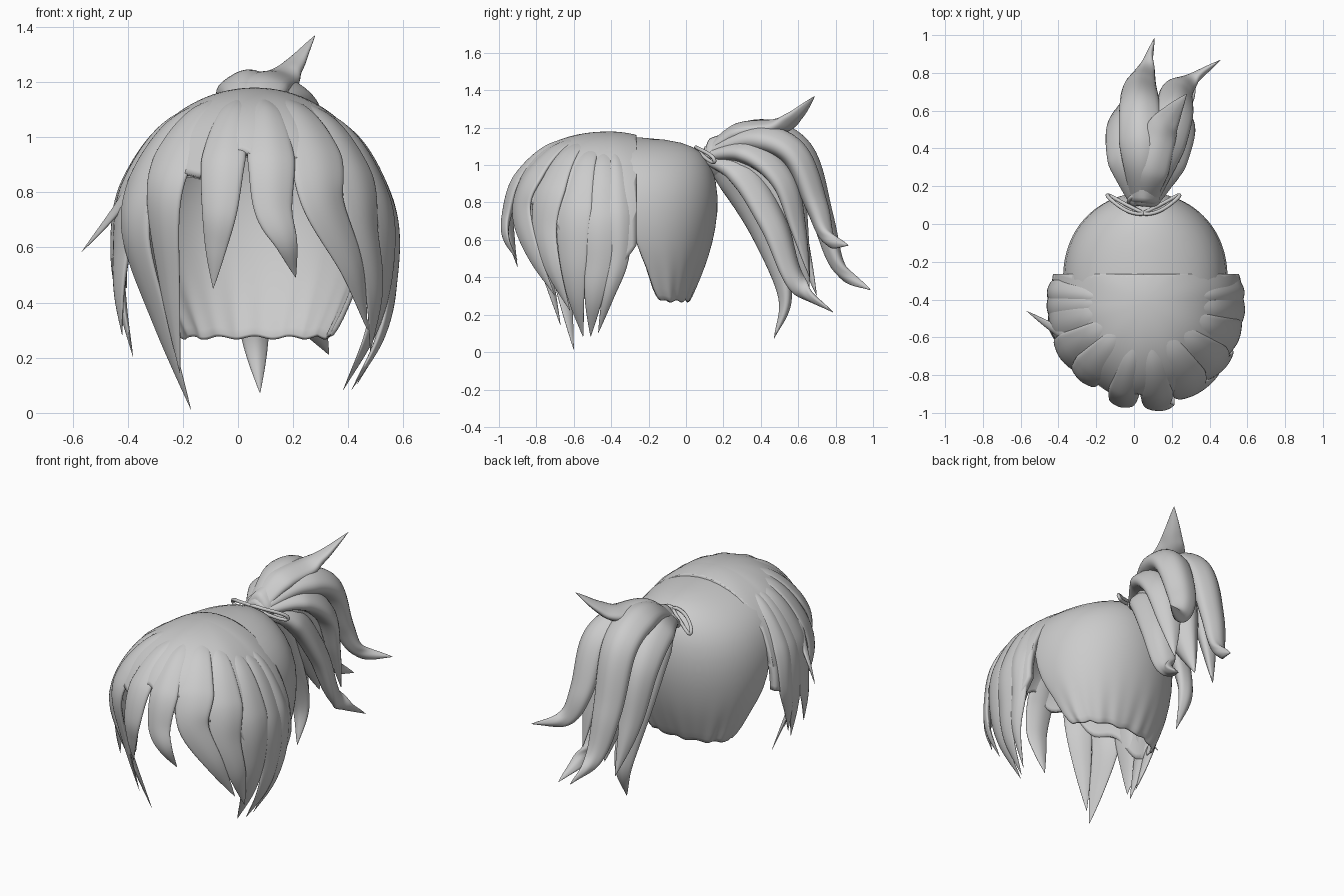
import bpy, bmesh, math
from math import sin, cos, radians, pi
from mathutils import Vector as V

cube = bpy.data.objects.get("Cube")
if cube:
    bpy.data.objects.remove(cube)

GREY = (0.6, 0.6, 0.6, 1)
mat = bpy.data.materials.new("hair grey")
mat.use_nodes = True
mat.diffuse_color = GREY
bsdf = mat.node_tree.nodes["Principled BSDF"]
bsdf.inputs["Base Color"].default_value = GREY
bsdf.inputs["Roughness"].default_value = 0.6

CROWN = V((0.06, -0.41, 0.6))
RADII = V((0.505, 0.572, 0.575))


def finish(name, bm, thickness=0, subdiv=0):
    bmesh.ops.recalc_face_normals(bm, faces=bm.faces)
    mesh = bpy.data.meshes.new(name)
    bm.to_mesh(mesh)
    bm.free()
    mesh.materials.append(mat)
    for p in mesh.polygons:
        p.use_smooth = True
    ob = bpy.data.objects.new(name, mesh)
    bpy.context.collection.objects.link(ob)
    if thickness:
        mod = ob.modifiers.new("Thickness", "SOLIDIFY")
        mod.thickness = thickness
        mod.offset = -1
    if subdiv:
        mod = ob.modifiers.new("Smooth", "SUBSURF")
        mod.levels = mod.render_levels = subdiv


def bridge(bm, rings, closed):
    n = len(rings[0])
    for a, b in zip(rings, rings[1:]):
        for i in range(n if closed else n - 1):
            j = (i + 1) % n
            bm.faces.new((a[i], a[j], b[j], b[i]))


def spline(pts, steps):
    """Smooth path through the points."""
    p = [2 * pts[0] - pts[1], *pts, 2 * pts[-1] - pts[-2]]
    out = []
    for k in range(1, len(p) - 2):
        a, b, c, d = p[k - 1:k + 3]
        for s in range(steps):
            t = s / steps
            out.append(0.5 * (2 * b + (c - a) * t + (2 * a - 5 * b + 4 * c - d) * t * t
                              + (3 * b - a - 3 * c + d) * t ** 3))
    return out + [pts[-1]]


def lock(name, pts, width, thick, centre, root=0.4, sides=14):
    """Flattened tapering strand whose flat side faces away from centre."""
    path = spline([V(p) for p in pts], 7)
    bm = bmesh.new()
    rings = []
    last = len(path) - 1
    for k, p in enumerate(path):
        u = k / last
        tangent = (path[min(k + 1, last)] - path[max(k - 1, 0)]).normalized()
        side = tangent.cross(p - V(centre)).normalized()
        out = side.cross(tangent)
        f = min(1, root + 2 * u) * (1 - u ** 2.5) + 0.004
        ring = []
        for i in range(sides):
            a = 2 * pi * i / sides
            crease = 1 + 0.12 * cos(4 * a)
            ring.append(bm.verts.new(p + side * cos(a) * width * f
                                     + out * sin(a) * thick * f * crease))
        rings.append(ring)
    bridge(bm, rings, True)
    bm.faces.new(rings[0])
    bm.faces.new(rings[-1])
    finish(name, bm, subdiv=1)


def dome(az, polar, scale=1.0):
    """Point on the head; fuller above the brow, nearly straight below the equator."""
    a, p = radians(az), radians(polar)
    r = sin(p)
    if polar > 90:
        r = sin(pi / 2 + (p - pi / 2) * 0.6)
    else:
        scale *= 1 + 0.05 * max(0, -sin(a)) * sin(2 * p) ** 2
    return CROWN + V((RADII.x * r * cos(a), RADII.y * r * sin(a), RADII.z * cos(p))) * scale


# Back cap: open half shell with a gathered hem; rows are height, half width, front y, back y
rows = [(0.265, 0.28, -0.14, 0.02), (0.33, 0.32, -0.18, 0.05), (0.45, 0.37, -0.21, 0.1),
        (0.57, 0.42, -0.27, 0.14), (0.75, 0.445, -0.3, 0.175), (0.92, 0.415, -0.32, 0.165),
        (1.03, 0.34, -0.36, 0.12), (1.1, 0.24, -0.4, 0.05), (1.14, 0.12, -0.4, -0.09),
        (1.155, 0.005, -0.4, -0.38)]
bm = bmesh.new()
rings = []
for z, hw, fy, by in rows:
    ring = []
    for i in range(49):
        a = pi * i / 48
        low = max(0, (0.5 - z) / 0.22)
        r = 1 + 0.015 * low * sin(a * 22)
        ring.append(bm.verts.new((CROWN.x + hw * cos(a) * r,
                                  fy + (by - fy) * abs(sin(a)) ** 0.9 * r,
                                  z + 0.006 * low * sin(a * 13))))
    rings.append(ring)
bridge(bm, rings, False)
finish("back_cap", bm, 0.02, 1)

# Front shell: grooved dome cut straight across behind the crown, arched over the face
bm = bmesh.new()
rings = []
for k in range(31):
    ring = []
    for i in range(120):
        az = i * 3
        s = sin(radians(az))
        limit = 57 + 48 * (1 + s) if s < 0 else 105 - 50 * s
        limit += 3 * sin(radians(az * 12))
        p = 1 + (limit - 1) * k / 30
        groove = 0.008 + 0.012 * sin(radians(az * 10)) * sin(radians(p)) ** 3
        ring.append(bm.verts.new(dome(az, p, 1 + groove)))
    rings.append(ring)
bridge(bm, rings, True)
bm.faces.new(rings[0])
bmesh.ops.bisect_plane(bm, geom=bm.verts[:] + bm.edges[:] + bm.faces[:], dist=1e-5,
                       plane_co=(0, -0.265, 0), plane_no=(0, 1, 0), clear_outer=True)
finish("front_shell", bm, 0.04)

# Fringe and side locks: direction on the dome, lowest polar angle, tip, half width
fringe = {
    "fringe_right": (-105, 76, (-0.09, -0.9, 0.45), 0.095),
    "fringe_left": (-82, 76, (0.21, -0.9, 0.49), 0.1),
    "curtain_left": (-59, 74, (0.47, -0.7, 0.3), 0.125),
    "cheek_left": (-38, 84, (0.48, -0.62, 0.22), 0.12),
    "side_left": (-20, 98, (0.38, -0.55, 0.08), 0.12),
    "side_left_mid": (-6, 104, (0.41, -0.51, 0.08), 0.11),
    "side_left_back": (5, 100, (0.43, -0.47, 0.1), 0.08),
    "curtain_right": (-133, 74, (-0.21, -0.67, 0.14), 0.11),
    "cheek_right": (-150, 86, (-0.17, -0.6, 0.01), 0.12),
    "side_right": (-166, 92, (-0.42, -0.56, 0.28), 0.12),
    "side_right_mid": (-177, 92, (-0.38, -0.49, 0.2), 0.1),
    "side_right_back": (-185, 92, (-0.39, -0.45, 0.25), 0.08),
}
for name, (az, low, tip, width) in fringe.items():
    pts = [dome(az, low * f, 0.985) for f in (0.15, 0.45, 0.75, 1)]
    tip = V(tip)
    mid = pts[-1].lerp(tip, 0.5)
    away = mid - CROWN
    bulge = 0.035 if away.x > 0 else 0.01
    mid += V((away.x, away.y, 0)).normalized() * bulge
    lock(name, pts + [mid, tip], width, 0.035, CROWN, 0.2)

# Loose strand flicking out at the right side
lock("stray_strand", [(-0.25, -0.58, 0.99), (-0.35, -0.59, 0.88), (-0.43, -0.55, 0.75),
                      (-0.57, -0.46, 0.58)], 0.05, 0.025, CROWN)

# Ponytail locks fanning out from the tie
TIE = V((0.05, 0.1, 1.05))
HUB = (0.08, 0.3, 0.7)
tail = {
    "tail_core": ([(0.07, 0.32, 1.02), (0.09, 0.48, 0.86), (0.1, 0.57, 0.6),
                   (0.1, 0.66, 0.35)], 0.15, 0.17),
    "tail_top": ([(0.04, 0.36, 1.17), (0.03, 0.61, 1.07), (0.03, 0.73, 0.72),
                  (0.06, 0.82, 0.45), (0.11, 0.99, 0.33)], 0.125, 0.08),
    "tail_left": ([(0.14, 0.36, 1.14), (0.21, 0.58, 1.06), (0.23, 0.7, 0.78),
                   (0.3, 0.76, 0.61), (0.46, 0.87, 0.57)], 0.12, 0.08),
    "tail_left_mid": ([(0.16, 0.34, 1.07), (0.23, 0.52, 0.92), (0.24, 0.6, 0.66),
                       (0.25, 0.66, 0.4)], 0.13, 0.07),
    "tail_left_low": ([(0.15, 0.31, 0.95), (0.22, 0.47, 0.68), (0.26, 0.59, 0.37),
                       (0.33, 0.79, 0.21)], 0.12, 0.07),
    "tail_under": ([(0.05, 0.24, 0.92), (0.04, 0.41, 0.64), (0.06, 0.53, 0.3),
                    (0.08, 0.47, 0.07)], 0.11, 0.07),
    "tail_right": ([(-0.02, 0.34, 1.08), (-0.05, 0.52, 0.92), (-0.04, 0.61, 0.6),
                    (0, 0.7, 0.3)], 0.13, 0.08),
    "tail_spike": ([(0.08, 0.28, 1.17), (0.14, 0.48, 1.2), (0.2, 0.58, 1.26),
                    (0.28, 0.69, 1.37)], 0.11, 0.055),
}
for name, (pts, width, thick) in tail.items():
    lock(name, [TIE, *pts], width, thick, HUB, 0.5)


# Hair tie: a wound band and two thin bow loops
def cord(name, pts, radius):
    curve = bpy.data.curves.new(name, "CURVE")
    curve.dimensions = "3D"
    curve.bevel_depth = radius
    curve.bevel_resolution = 3
    s = curve.splines.new("NURBS")
    s.points.add(len(pts) - 1)
    for q, p in zip(s.points, pts):
        q.co = (*p, 1)
    s.use_cyclic_u = True
    curve.materials.append(mat)
    bpy.context.collection.objects.link(bpy.data.objects.new(name, curve))


cord("tie_band", [TIE + V((0.08 * cos(a), 0.02 + 0.04 * sin(a), 0.07 * sin(a)))
                  for a in [i * pi / 6 for i in range(12)]], 0.012)
for side, name in ((-1, "bow_right"), (1, "bow_left")):
    cord(name, [TIE + V((side * x, y, z)) for x, y, z in (
        (0, -0.05, 0.05), (0.09, -0.04, 0.04), (0.2, 0.05, 0), (0.19, 0.06, -0.05),
        (0.09, 0, -0.01), (0, -0.04, 0.03))], 0.01)
